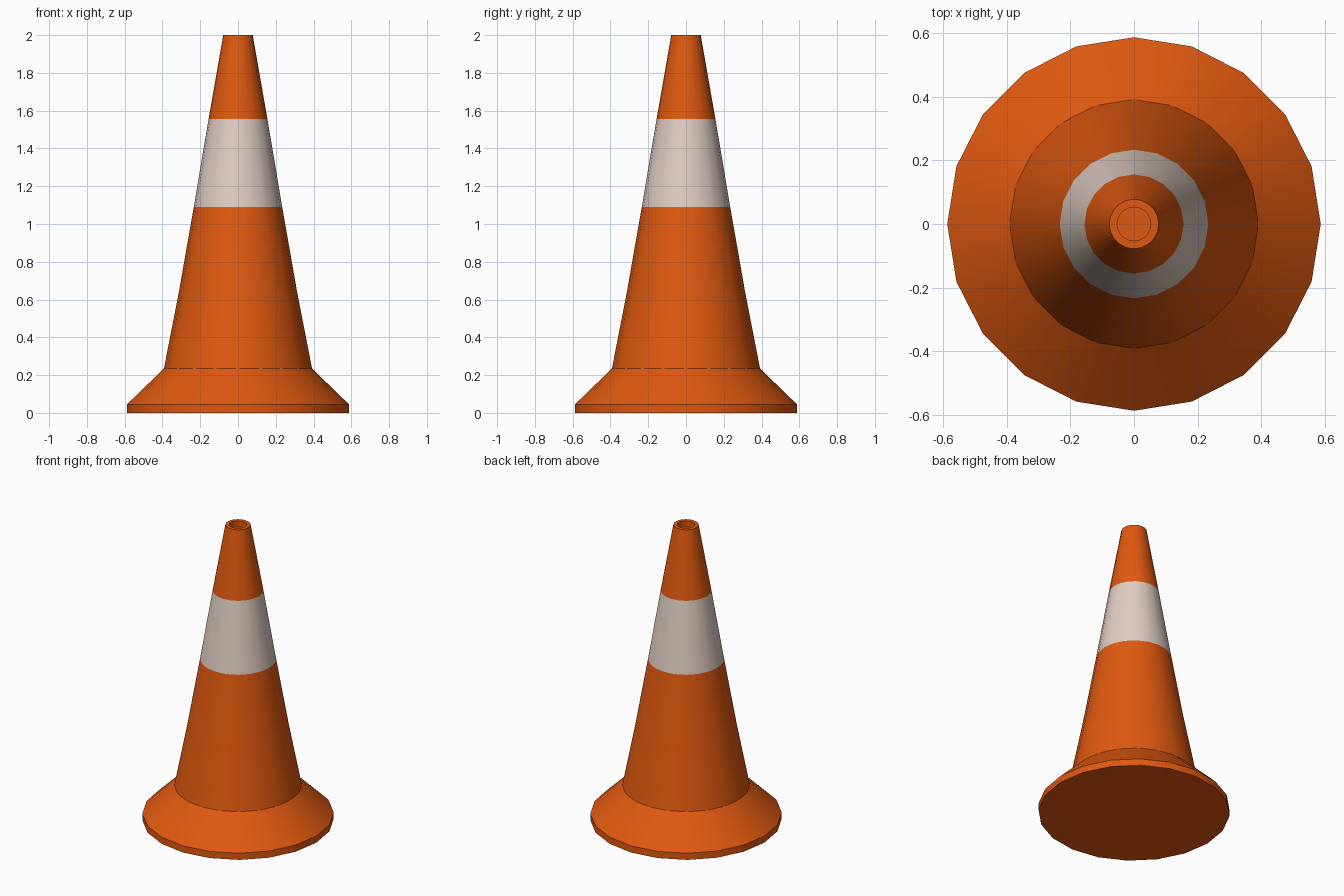
import bpy
import bmesh
import math
from mathutils import Matrix, Vector

if "Cube" in bpy.data.objects:
    bpy.data.objects.remove(bpy.data.objects["Cube"], do_unlink=True)

SIDES = 20
BAND = (1.09, 1.555)


def make_material(name, rgb):
    mat = bpy.data.materials.new(name)
    mat.use_nodes = True
    colour = (*rgb, 1.0)
    mat.diffuse_color = colour
    mat.node_tree.nodes["Principled BSDF"].inputs["Base Color"].default_value = colour
    return mat


orange = make_material("safety orange", (0.74, 0.10, 0.005))
white = make_material("warm white", (0.74, 0.61, 0.54))


def lathe(name, profile, materials):
    """Sweep a (radius, height) profile around z and close both ends."""
    bm = bmesh.new()
    rings = []
    for radius, z in profile:
        ring = bmesh.ops.create_circle(
            bm, segments=SIDES, radius=radius, matrix=Matrix.Translation((0, 0, z)))
        rings.append(ring["verts"])
    for low, high in zip(rings, rings[1:]):
        for i in range(SIDES):
            j = (i + 1) % SIDES
            bm.faces.new((low[i], low[j], high[j], high[i]))
    bm.faces.new(rings[0])
    bm.faces.new(rings[-1])
    bmesh.ops.recalc_face_normals(bm, faces=bm.faces)
    mesh = bpy.data.meshes.new(name)
    bm.to_mesh(mesh)
    bm.free()
    for mat in materials:
        mesh.materials.append(mat)
    obj = bpy.data.objects.new(name, mesh)
    bpy.context.collection.objects.link(obj)
    return obj


# Flared foot, tapering body and recessed tip in one closed shell
cone = lathe("traffic_cone", [
    (0.588, 0.0), (0.588, 0.045),           # foot rim
    (0.392, 0.235),                         # sloped foot
    (0.313, 0.64), (0.234, BAND[0]),        # lower body
    (0.156, BAND[1]), (0.078, 2.0),         # band and upper body
    (0.053, 2.0), (0.053, 1.96),            # tip recess
], [orange, white])

# Reflective band
for face in cone.data.polygons:
    if BAND[0] < face.center.z < BAND[1]:
        face.material_index = 1

# Smooth sides with crisp rims
bpy.ops.object.select_all(action="DESELECT")
cone.select_set(True)
bpy.context.view_layer.objects.active = cone
bpy.ops.object.shade_smooth_by_angle(angle=math.radians(30))
